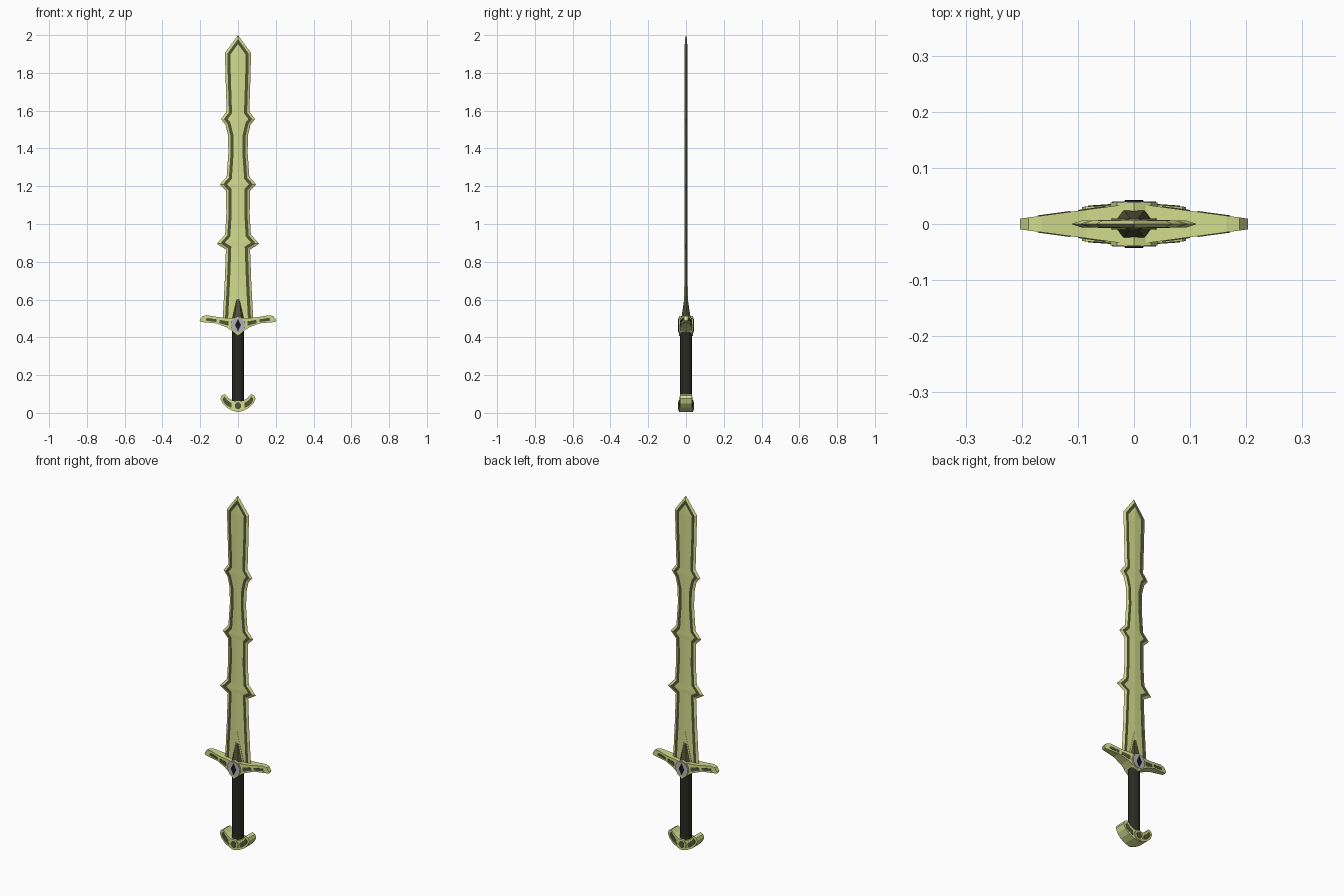
import bpy, bmesh
from math import cos, sin, pi
from mathutils import Vector

if "Cube" in bpy.data.objects:
    bpy.data.objects.remove(bpy.data.objects["Cube"])


def material(name, rgb):
    m = bpy.data.materials.new(name)
    m.diffuse_color = (*rgb, 1)
    m.use_nodes = True
    m.node_tree.nodes["Principled BSDF"].inputs["Base Color"].default_value = m.diffuse_color
    return m


PALE = material("pale_green", (0.64, 0.72, 0.26))
OLIVE = material("olive", (0.085, 0.09, 0.04))
DARK = material("dark_wrap", (0.022, 0.024, 0.016))
GREY = material("grey", (0.45, 0.45, 0.45))
BLACK = material("black", (0.01, 0.01, 0.012))


def finish(name, bm, *mats):
    bmesh.ops.remove_doubles(bm, verts=bm.verts, dist=1e-5)
    bmesh.ops.dissolve_degenerate(bm, edges=bm.edges, dist=1e-6)
    bmesh.ops.recalc_face_normals(bm, faces=bm.faces)
    me = bpy.data.meshes.new(name)
    bm.to_mesh(me)
    bm.free()
    for m in mats:
        me.materials.append(m)
    ob = bpy.data.objects.new(name, me)
    bpy.context.collection.objects.link(ob)
    return ob


def prism(name, pts, depth, mat, both=False):
    """Front outline (x, z) run through y; depth is a number or a function of x."""
    d = depth if callable(depth) else (lambda x: depth)
    bm = bmesh.new()
    for s in ((1, -1) if both else (1,)):
        f = [bm.verts.new((s * x, -d(x), z)) for x, z in pts]
        b = [bm.verts.new((s * x, d(x), z)) for x, z in pts]
        bm.faces.new(f)
        bm.faces.new(b[::-1])
        for i in range(len(pts)):
            j = (i + 1) % len(pts)
            bm.faces.new((f[i], b[i], b[j], f[j]))
    return finish(name, bm, mat)


def oval(rx, rz, cz, n=16):
    return [(rx * cos(2 * pi * i / n), cz + rz * sin(2 * pi * i / n)) for i in range(n)]


def inset(path, d):
    """Mitred inward offset of the right-hand blade edge, ending on x = 0."""
    p = [Vector(q) for q in path]
    p = [p[0] - Vector((0, 0.1))] + p + [Vector((-p[-2].x, p[-2].y))]
    out = []
    for a, b, c in zip(p, p[1:], p[2:]):
        n1, n2 = [Vector((-v.y, v.x)).normalized() for v in (b - a, c - b)]
        q = b + (n1 + n2) * d / (1 + n1.dot(n2))
        out.append((q.x, q.y))
    out[0] = (out[0][0], path[0][1])
    return out


# Blade: pale bevel, olive band and pale ridge, mirrored four ways
edge = [(0.082, 0.47), (0.07, 0.70), (0.064, 0.865), (0.112, 0.895), (0.068, 0.945),
        (0.062, 1.05), (0.063, 1.175), (0.096, 1.21), (0.06, 1.25), (0.051, 1.38),
        (0.053, 1.47), (0.066, 1.525), (0.09, 1.555), (0.06, 1.595), (0.066, 1.78),
        (0.069, 1.905), (0.0, 2.0)]
rim2 = inset(edge, 0.028)
loops = [(edge, 0.0), (inset(edge, 0.012), 0.006), (rim2, 0.0065),
         ([(0, z) for _, z in rim2], 0.009)]
bm = bmesh.new()
for sx in (1, -1):
    for sy in (1, -1):
        rows = [[bm.verts.new((sx * x, sy * y, z)) for x, z in pts] for pts, y in loops]
        for k in range(3):
            for i in range(len(edge) - 1):
                face = bm.faces.new((rows[k][i], rows[k + 1][i], rows[k + 1][i + 1], rows[k][i + 1]))
                face.material_index = int(k == 1)
finish("blade", bm, PALE, OLIVE)


# Faceted spike at the blade root with a pale rim
def spike(name, hw, hd, top, mat):
    bm = bmesh.new()
    ring = [(hw, 0), (hw * 0.5, hd), (-hw * 0.5, hd), (-hw, 0), (-hw * 0.5, -hd), (hw * 0.5, -hd)]
    v = [bm.verts.new((x, y, 0.48)) for x, y in ring]
    t = bm.verts.new((0, 0, top))
    bm.faces.new(v)
    for i in range(6):
        bm.faces.new((v[i], v[(i + 1) % 6], t))
    finish(name, bm, mat)


spike("root_spike", 0.042, 0.028, 0.665, OLIVE)
prism("root_spike_rim", [(-0.046, 0.48), (0.046, 0.48), (0, 0.67)], 0.0095, PALE)


# Crossguard tapering towards the tips, with olive inlays
def taper(x):
    return 0.037 - 0.135 * x


prism("crossguard", [(0, 0.41), (0.035, 0.437), (0.06, 0.453), (0.115, 0.474), (0.197, 0.481),
                     (0.203, 0.49), (0.188, 0.512), (0.165, 0.517), (0.085, 0.504), (0, 0.502)],
      taper, PALE, True)
for name, pts in (("inner_inlay", [(0.05, 0.461), (0.1, 0.476), (0.096, 0.492), (0.05, 0.485)]),
                  ("outer_inlay", [(0.115, 0.481), (0.172, 0.489), (0.165, 0.503), (0.113, 0.495)])):
    prism("guard_" + name, pts, lambda x: taper(x) + 0.0015, OLIVE, True)

# Eye-shaped gem on both faces
prism("gem_housing", [(0, 0.408), (0.03, 0.432), (0.042, 0.465), (0.03, 0.498), (0, 0.512),
                      (-0.03, 0.498), (-0.042, 0.465), (-0.03, 0.432)], 0.038, PALE)
prism("gem_disc", oval(0.039, 0.041, 0.465), 0.0405, GREY)
prism("gem_pupil", [(0, 0.432), (0.016, 0.465), (0, 0.498), (-0.016, 0.465)], 0.0425, BLACK)

# Grip
bpy.ops.mesh.primitive_cylinder_add(vertices=12, radius=0.031, depth=0.38, location=(0, 0, 0.245))
grip = bpy.context.object
grip.name = "grip"
grip.data.materials.append(DARK)

# Crescent pommel with leaf inlays and a round boss
prism("pommel", [(0, 0.004), (0.03, 0.012), (0.06, 0.028), (0.082, 0.05), (0.093, 0.075),
                 (0.086, 0.092), (0.07, 0.1), (0.052, 0.08), (0.03, 0.066), (0, 0.06)],
      lambda x: 0.037 - 0.07 * x, PALE, True)
prism("pommel_inlay", [(0.033, 0.026), (0.057, 0.037), (0.074, 0.054), (0.082, 0.073),
                       (0.071, 0.087), (0.055, 0.066), (0.036, 0.054)],
      lambda x: 0.0385 - 0.07 * x, OLIVE, True)
prism("pommel_boss", oval(0.027, 0.029, 0.038, 12), 0.0405, PALE)
prism("pommel_boss_centre", oval(0.017, 0.019, 0.038, 12), 0.042, OLIVE)
